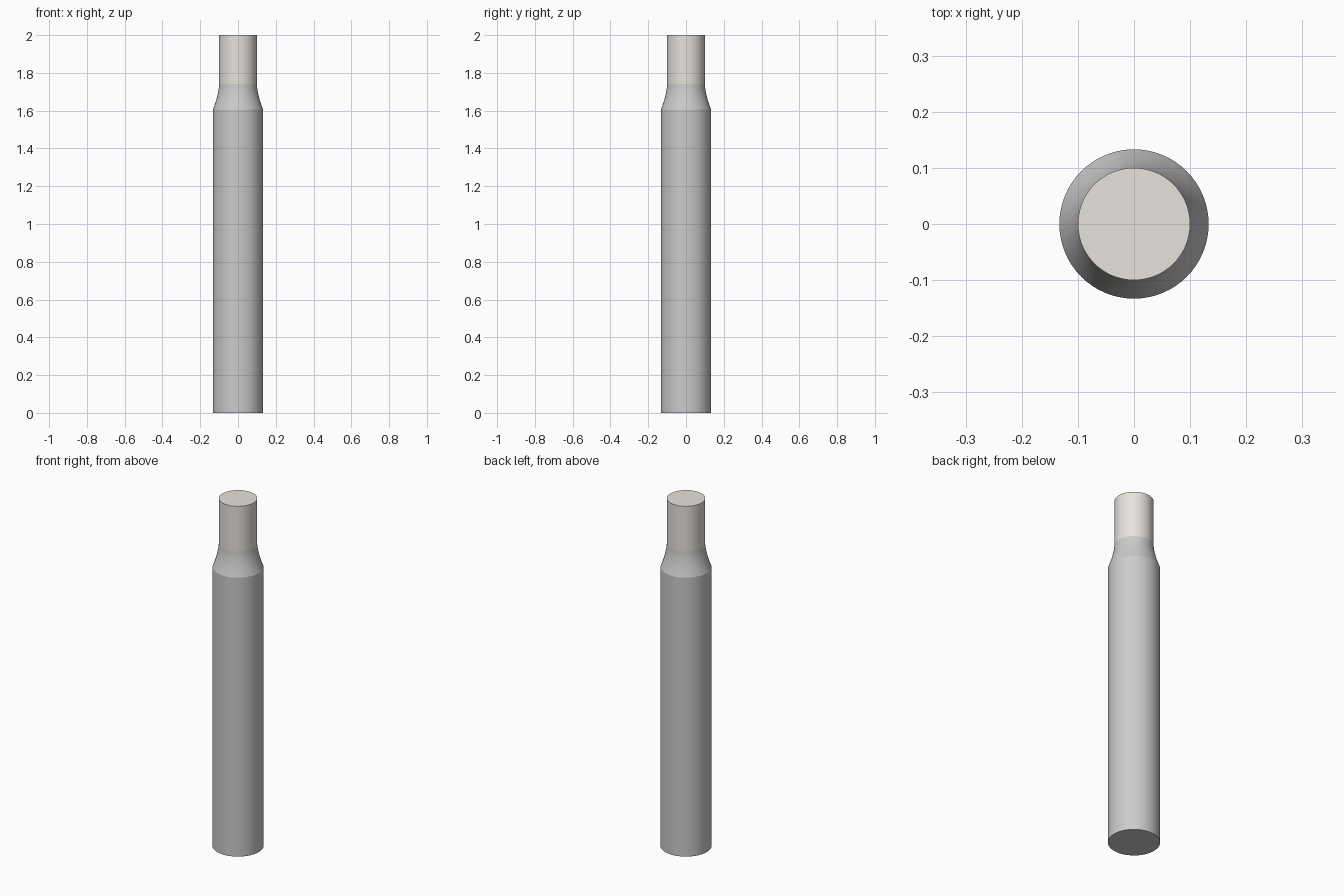
import bpy, bmesh, math

if "Cube" in bpy.data.objects:
    bpy.data.objects.remove(bpy.data.objects["Cube"])

SIDES = 64


def lathe(name, profile, color=None):
    """Spin a (radius, z) profile that starts and ends on the axis."""
    bm = bmesh.new()
    verts = [bm.verts.new((r, 0, z)) for r, z in profile]
    edges = [bm.edges.new(pair) for pair in zip(verts, verts[1:])]
    bmesh.ops.spin(bm, geom=verts + edges, cent=(0, 0, 0), axis=(0, 0, 1),
                   angle=2 * math.pi, steps=SIDES, use_merge=False)
    bmesh.ops.remove_doubles(bm, verts=bm.verts, dist=1e-5)
    bmesh.ops.recalc_face_normals(bm, faces=bm.faces)
    mesh = bpy.data.meshes.new(name)
    bm.to_mesh(mesh)
    bm.free()
    obj = bpy.data.objects.new(name, mesh)
    bpy.context.collection.objects.link(obj)
    if color:
        mat = bpy.data.materials.new(name + "_material")
        mat.diffuse_color = color
        mat.use_nodes = True
        mat.node_tree.nodes["Principled BSDF"].inputs["Base Color"].default_value = mat.diffuse_color
        mesh.materials.append(mat)
    bpy.ops.object.select_all(action='DESELECT')
    obj.select_set(True)
    bpy.context.view_layer.objects.active = obj
    bpy.ops.object.shade_smooth_by_angle(angle=math.radians(14))
    return obj


R_BODY, R_NECK = 0.133, 0.1
Z_SHOULDER, Z_NECK, Z_TOP = 1.605, 1.74, 2.0

# Concave shoulder blending from the body into the neck
shoulder = [(R_NECK + (R_BODY - R_NECK) * (1 - t) ** 1.6,
             Z_SHOULDER + (Z_NECK - Z_SHOULDER) * t)
            for t in [i / 8 for i in range(9)]]

# Grey body with its shoulder
lathe("body", [(0, 0), (R_BODY, 0)] + shoulder + [(0, Z_NECK)])

# Warm grey neck
lathe("neck", [(0, Z_NECK), (R_NECK, Z_NECK), (R_NECK, Z_TOP), (0, Z_TOP)],
      (0.80, 0.77, 0.73, 1))
